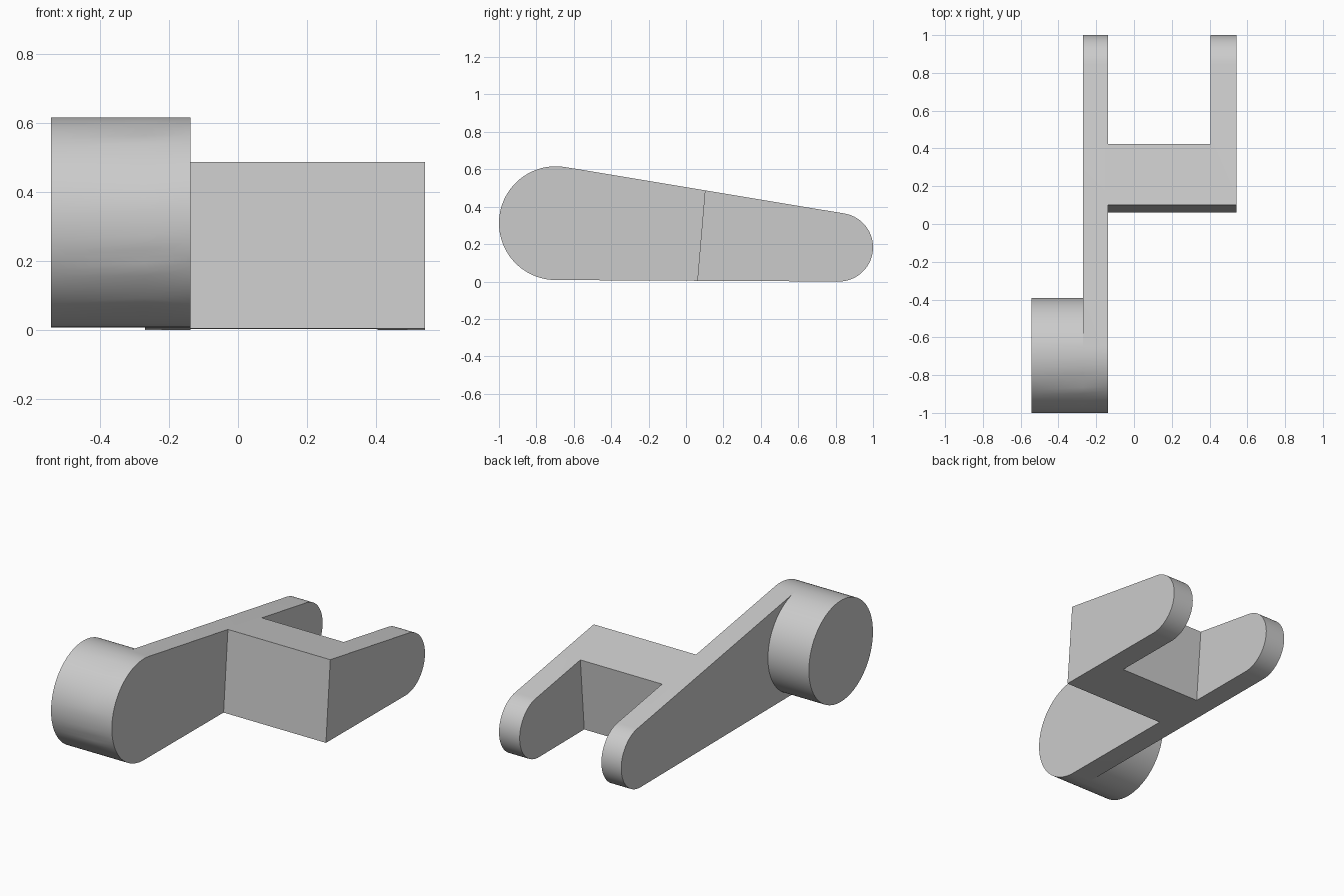
import bpy
import bmesh
from math import asin, atan2, hypot, pi, cos, sin, tan, radians

if "Cube" in bpy.data.objects:
    bpy.data.objects.remove(bpy.data.objects["Cube"], do_unlink=True)

# Material
grey = bpy.data.materials.new("plain grey")
grey.use_nodes = True
colour = (0.6, 0.6, 0.6, 1)
grey.diffuse_color = colour
grey.node_tree.nodes["Principled BSDF"].inputs["Base Color"].default_value = colour

# Side layout: big round end at the front, small round end at the back
BIG_Y, BIG_Z, BIG_R = -0.696, 0.312, 0.304
TIP_Y, TIP_Z, TIP_R = 0.817, 0.183, 0.183
ARM_OUT, ARM_IN = -0.27, -0.138      # long arm
SLOT_END, RIGHT = 0.405, 0.542       # fork slot and outer side
BOSS_OUT = -0.542

axis = atan2(TIP_Z - BIG_Z, TIP_Y - BIG_Y)
spread = asin((BIG_R - TIP_R) / hypot(TIP_Y - BIG_Y, TIP_Z - BIG_Z))
top_angle = axis + pi / 2 - spread
low_angle = axis - pi / 2 + spread


def arc(cy, cz, r, start, end, steps):
    angles = [start + (end - start) * i / steps for i in range(steps + 1)]
    return [(cy + r * cos(a), cz + r * sin(a)) for a in angles]


def extrude_profile(name, points, x0, x1):
    """Solid made by sweeping a (y, z) outline from x0 to x1."""
    bm = bmesh.new()
    face = bm.faces.new([bm.verts.new((x0, y, z)) for y, z in points])
    swept = bmesh.ops.extrude_face_region(bm, geom=[face])["geom"]
    verts = [v for v in swept if isinstance(v, bmesh.types.BMVert)]
    bmesh.ops.translate(bm, verts=verts, vec=(x1 - x0, 0, 0))
    bmesh.ops.recalc_face_normals(bm, faces=bm.faces)
    mesh = bpy.data.meshes.new(name)
    bm.to_mesh(mesh)
    bm.free()
    mesh.materials.append(grey)
    obj = bpy.data.objects.new(name, mesh)
    bpy.context.collection.objects.link(obj)
    return obj


def combine(target, tool, operation):
    mod = target.modifiers.new(operation.lower(), "BOOLEAN")
    mod.object, mod.operation, mod.solver = tool, operation, "EXACT"
    bpy.context.view_layer.objects.active = target
    bpy.ops.object.modifier_apply(modifier=mod.name)
    bpy.data.objects.remove(tool, do_unlink=True)


def slanted_block(y_base, y_far):
    """Outline bounded by a line square to the tapered axis."""
    lean = -tan(axis)
    return [(y_base - lean, -1), (y_base + lean, 1), (y_far, 1), (y_far, -1)]


# Tapered body with tangent round ends
front_arc = arc(BIG_Y, BIG_Z, BIG_R, top_angle, low_angle + 2 * pi, 48)
tip_arc = arc(TIP_Y, TIP_Z, TIP_R, low_angle, top_angle, 40)
body = extrude_profile("fork_arm", front_arc + tip_arc, ARM_OUT, RIGHT)

# Clear the front beside the long arm, then open the rear slot
front_cut = extrude_profile("front_cutter", slanted_block(0.06, -2), ARM_IN, 1)
combine(body, front_cut, "DIFFERENCE")
slot_cut = extrude_profile("slot_cutter", slanted_block(0.387, 2), ARM_IN, SLOT_END)
combine(body, slot_cut, "DIFFERENCE")

# Round boss sharing the big end's outline
rear_arc = arc(BIG_Y, BIG_Z, BIG_R, low_angle, top_angle, 48)[1:-1]
boss = extrude_profile("boss", front_arc + rear_arc, BOSS_OUT, ARM_OUT)
combine(body, boss, "UNION")

# Smooth curved walls, crisp edges
bpy.ops.object.select_all(action="DESELECT")
body.select_set(True)
bpy.context.view_layer.objects.active = body
bpy.ops.object.shade_smooth_by_angle(angle=radians(30))
